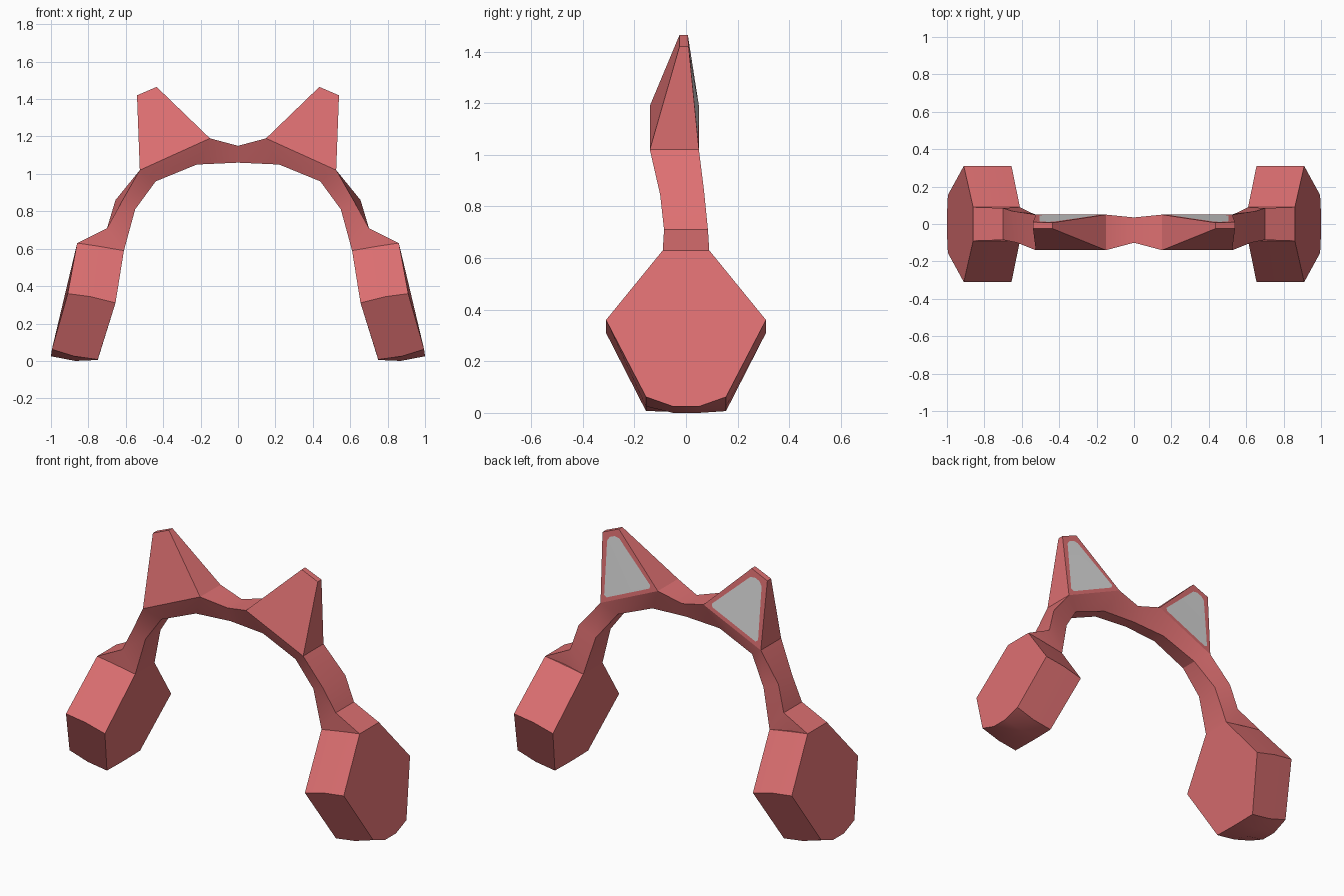
import bpy, bmesh

if "Cube" in bpy.data.objects:
    bpy.data.objects.remove(bpy.data.objects["Cube"])


def material(name, rgb):
    m = bpy.data.materials.new(name)
    m.diffuse_color = (*rgb, 1)
    m.use_nodes = True
    m.node_tree.nodes["Principled BSDF"].inputs["Base Color"].default_value = m.diffuse_color
    return m


RED = material("soft red", (0.72, 0.16, 0.165))
GREY = material("light grey", (0.70, 0.70, 0.70))


def loft(bm, rings, cap_start=True, cap_end=True):
    """Bridge a list of equal-length point rings with quads."""
    rows = [[bm.verts.new(p) for p in ring] for ring in rings]
    n = len(rows[0])
    for a, b in zip(rows, rows[1:]):
        for i in range(n):
            j = (i + 1) % n
            bm.faces.new((a[i], a[j], b[j], b[i]))
    if cap_start:
        bm.faces.new(rows[0])
    if cap_end:
        bm.faces.new(rows[-1])
    bmesh.ops.recalc_face_normals(bm, faces=bm.faces)


def finish(bm, name, mats, smooth_angle):
    """Turn the right half into a mirrored object."""
    me = bpy.data.meshes.new(name)
    bm.to_mesh(me)
    bm.free()
    ob = bpy.data.objects.new(name, me)
    bpy.context.collection.objects.link(ob)
    for m in mats:
        me.materials.append(m)
    bpy.ops.object.select_all(action='DESELECT')
    ob.select_set(True)
    bpy.context.view_layer.objects.active = ob
    bpy.ops.object.shade_smooth_by_angle(angle=smooth_angle)
    mod = ob.modifiers.new("mirror", 'MIRROR')
    mod.use_axis[0] = True
    mod.merge_threshold = 0.0005
    return ob


# Headband: four-sided sections (outer front, outer back, inner back, inner front)
bm = bmesh.new()
loft(bm, [
    [(0, -.10, 1.15), (0, .035, 1.15), (0, 0, 1.06), (0, -.07, 1.06)],
    [(.15, -.14, 1.19), (.15, .05, 1.19), (.22, 0, 1.05), (.22, -.08, 1.05)],
    [(.525, -.14, 1.02), (.525, .05, 1.02), (.44, .01, .96), (.44, -.09, .96)],
    [(.625, -.10, .845), (.655, .07, .86), (.55, .06, .81), (.55, -.08, .81)],
    [(.70, -.085, .71), (.70, .085, .71), (.61, .09, .59), (.61, -.09, .59)],
    [(.86, -.09, .63), (.86, .09, .63), (.74, .08, .59), (.74, -.08, .59)],
], cap_start=False)
finish(bm, "headband", [RED], 0.5)

# Ear cups: tilted hexagonal drums, rounded a little at the bottom
HALF_WIDTHS = (.09, .31, .155, .05)


def cup_ring(xz):
    half = [(x, w, z) for w, (x, z) in zip(HALF_WIDTHS, xz)]
    return half + [(x, -y, z) for x, y, z in reversed(half)]


bm = bmesh.new()
loft(bm, [cup_ring(r) for r in (
    [(.61, .59), (.655, .31), (.75, .007), (.75, .005)],
    [(.77, .617), (.785, .343), (.875, .025), (.87, 0)],
    [(.86, .63), (.91, .36), (.995, .062), (1.0, .025)],
)])
finish(bm, "ear_cup", [RED], 0.45)

# Pointed ears: base on the headband, narrowing to a blunt tip
bm = bmesh.new()
base = [(.15, -.14, 1.19), (.525, -.14, 1.02), (.525, .05, 1.02), (.15, .05, 1.19)]
tip = [(.435, -.025, 1.465), (.54, -.025, 1.42), (.54, .01, 1.42), (.435, .007, 1.465)]
loft(bm, [base, tip], cap_start=False)

# Grey panel inset into the back of each ear, with cut corners
back = max(bm.faces, key=lambda f: f.normal.y)
bmesh.ops.inset_individual(bm, faces=[back], thickness=0.04)
back.material_index = 1
bmesh.ops.bevel(bm, geom=list(back.verts), offset=0.018, segments=1,
                affect='VERTICES', material=0)
finish(bm, "pointed_ear", [RED, GREY], 0.3)
